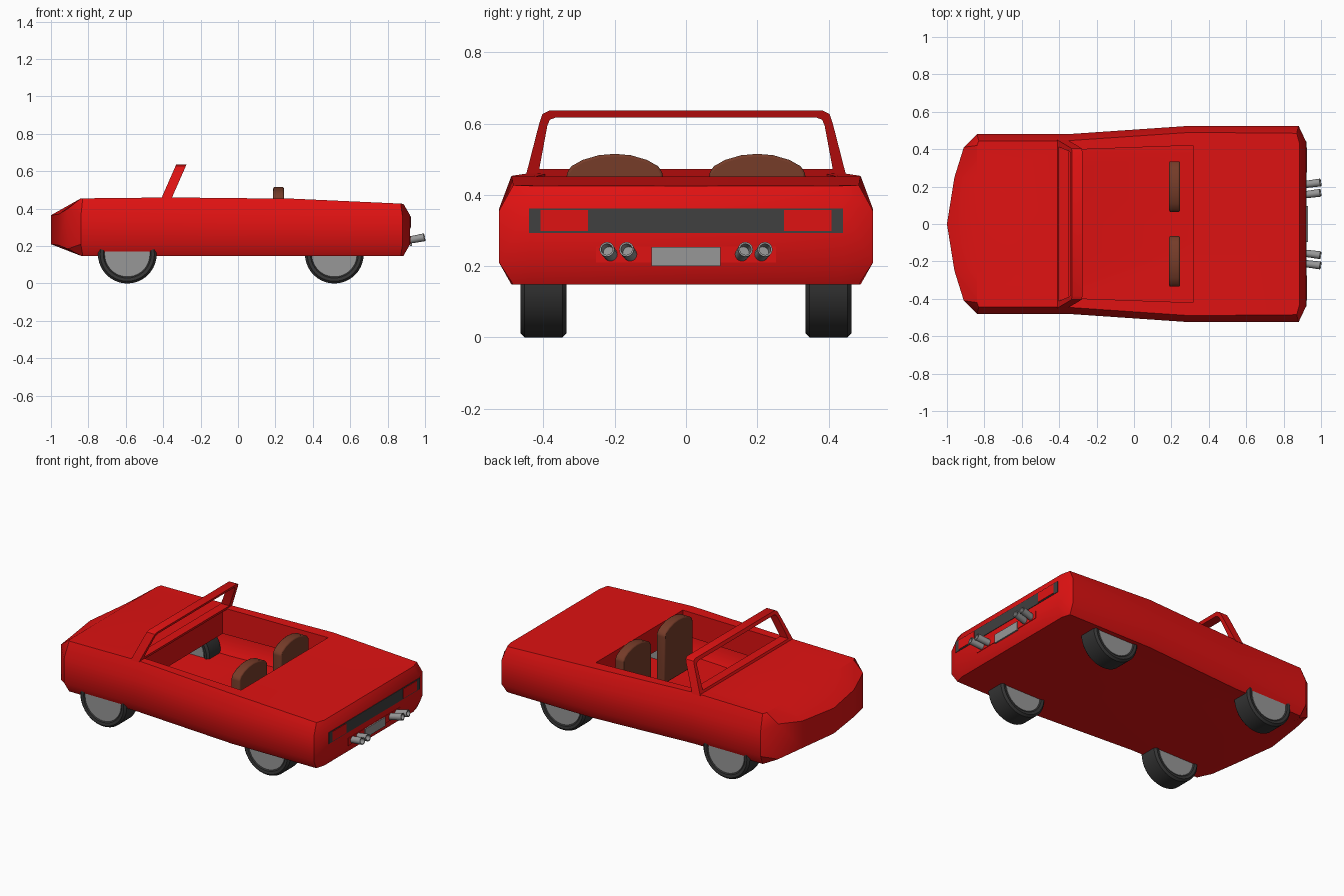
import bpy, bmesh, math
from mathutils import Vector, Matrix

if "Cube" in bpy.data.objects:
    bpy.data.objects.remove(bpy.data.objects["Cube"])


def material(name, col):
    m = bpy.data.materials.new(name)
    m.diffuse_color = (*col, 1)
    m.use_nodes = True
    m.node_tree.nodes["Principled BSDF"].inputs["Base Color"].default_value = m.diffuse_color
    return m


RED = material("red paint", (0.74, 0.006, 0.006))
BROWN = material("brown leather", (0.18, 0.045, 0.022))
RUBBER = material("black rubber", (0.035, 0.035, 0.035))
STEEL = material("grey metal", (0.31, 0.31, 0.31))
DARK = material("dark grey trim", (0.05, 0.05, 0.05))


def finish(name, bm, mat, angle=35):
    bmesh.ops.recalc_face_normals(bm, faces=bm.faces)
    me = bpy.data.meshes.new(name)
    bm.to_mesh(me)
    bm.free()
    me.materials.append(mat)
    ob = bpy.data.objects.new(name, me)
    bpy.context.collection.objects.link(ob)
    bpy.ops.object.select_all(action='DESELECT')
    ob.select_set(True)
    bpy.context.view_layer.objects.active = ob
    bpy.ops.object.shade_smooth_by_angle(angle=math.radians(angle))
    return ob


def box(name, lo, hi, mat):
    bm = bmesh.new()
    lo, hi = Vector(lo), Vector(hi)
    mtx = Matrix.Translation((lo + hi) / 2) @ Matrix.Diagonal((*(hi - lo), 1))
    bmesh.ops.create_cube(bm, size=1, matrix=mtx)
    return finish(name, bm, mat)


# Body shell, one half: side outline (x, y, low z, high z) and
# inset outline (x, y, bottom z, top z), from nose centre to tail centre
side = [(-1, 0, .21, .365), (-.96, .25, .205, .37), (-.91, .41, .185, .40),
        (-.84, .48, .21, .36), (-.36, .48, .21, .36), (.3, .525, .21, .36),
        (.88, .525, .21, .355), (.92, .44, .21, .365), (.92, 0, .21, .365)]
inset = [(-.84, 0, .148, .455), (-.84, .25, .148, .455), (-.84, .42, .148, .455),
         (-.83, .445, .148, .455), (-.36, .445, .148, .46), (.3, .49, .148, .453),
         (.87, .485, .148, .427), (.885, .43, .148, .425), (.885, 0, .148, .425)]
hole = [(-.38, 0, .459), (-.38, .395, .459), (.315, .42, .452), (.315, 0, .452)]

bm = bmesh.new()
rings = [[bm.verts.new((x, y, a)) for x, y, a, b in inset],
         [bm.verts.new((x, y, a)) for x, y, a, b in side],
         [bm.verts.new((x, y, b)) for x, y, a, b in side],
         [bm.verts.new((x, y, b)) for x, y, a, b in inset]]
for lo, hi in zip(rings, rings[1:]):
    for i in range(len(lo) - 1):
        bm.faces.new((lo[i], lo[i + 1], hi[i + 1], hi[i]))
bm.faces.new(rings[0])
# top deck around the open cockpit, with a skirt hanging inside
T = rings[3]
H = [bm.verts.new(p) for p in hole]
S = [bm.verts.new((x, y, .30)) for x, y, z in hole]
bm.faces.new(T[:5] + [H[1], H[0]])
bm.faces.new((T[4], T[5], H[2], H[1]))
bm.faces.new(T[5:] + [H[3], H[2]])
for i in range(3):
    bm.faces.new((H[i], H[i + 1], S[i + 1], S[i]))
body = finish("body", bm, RED)
mod = body.modifiers.new("mirror", 'MIRROR')
mod.use_axis = (False, True, False)

# Windscreen frame: leaning rounded trapezoid ring
outer = [(.45, .452), (.412, .60), (.403, .627), (.385, .636)]
inner = [(.412, .472), (.389, .595), (.382, .611), (.365, .617)]
bm = bmesh.new()


def frame_ring(half, dx):
    pts = half + [(-y, z) for y, z in reversed(half)]
    return [bm.verts.new((-.41 + (z - .455) * .44 + dx, y, z)) for y, z in pts]


loops = [frame_ring(outer, 0), frame_ring(outer, .055),
         frame_ring(inner, .055), frame_ring(inner, 0)]
for a, b in zip(loops, loops[1:] + loops[:1]):
    for i in range(len(a)):
        j = (i + 1) % len(a)
        bm.faces.new((a[i], a[j], b[j], b[i]))
finish("windscreen_frame", bm, RED)

# Seat backs: domed profile
dome = [(.135, .17), (.135, .46), (.122, .48), (.09, .498), (.045, .511)]
for s in (-1, 1):
    bm = bmesh.new()
    pts = dome + [(0, .515)] + [(-y, z) for y, z in reversed(dome)]
    f = bm.faces.new([bm.verts.new((.188, s * .2 + y, z)) for y, z in pts])
    ext = bmesh.ops.extrude_face_region(bm, geom=[f])["geom"]
    bmesh.ops.translate(bm, vec=(.058, 0, 0),
                        verts=[v for v in ext if isinstance(v, bmesh.types.BMVert)])
    seat = finish("seat", bm, BROWN)
    bev = seat.modifiers.new("bevel", 'BEVEL')
    bev.width = .007
    bev.segments = 2

# Wheels: turned tyre and plain hub
tyre = [(.118, -.05), (.128, -.062), (.145, -.065), (.157, -.053),
        (.157, .053), (.145, .065), (.128, .062), (.118, .05)]
N = 40
for cx in (-.592, .515):
    for cy in (-.4, .4):
        bm = bmesh.new()
        turns = []
        for k in range(N):
            a = 2 * math.pi * k / N
            turns.append([bm.verts.new((cx + r * math.cos(a), cy + w, .157 + r * math.sin(a)))
                          for r, w in tyre])
        for k in range(N):
            a, b = turns[k], turns[(k + 1) % N]
            for i in range(len(tyre)):
                j = (i + 1) % len(tyre)
                bm.faces.new((a[i], a[j], b[j], b[i]))
        finish("tyre", bm, RUBBER)
        bm = bmesh.new()
        bmesh.ops.create_cone(bm, cap_ends=True, segments=N, radius1=.121, radius2=.121,
                              depth=.116, matrix=Matrix.Translation((cx, cy, .157))
                              @ Matrix.Rotation(math.pi / 2, 4, 'X'))
        finish("hub", bm, STEEL)

# Rear panels: lamp band, lamps, lower panel, blank plate
box("lamp_band", (.916, -.44, .293), (.923, .44, .362), DARK)
for s in (-1, 1):
    y0, y1 = sorted((s * .275, s * .408))
    box("tail_lamp", (.918, y0, .299), (.926, y1, .357), RED)
box("lower_panel", (.916, -.253, .21), (.923, .253, .255), RED)
box("rear_plate", (.920, -.097, .2), (.929, .097, .254), STEEL)

# Exhaust pipes: hollow tubes splaying slightly out and up
for s in (-1, 1):
    for y in (.155, .21):
        a, b = Vector((.905, s * y, .230)), Vector((.997, s * (y + .012), .247))
        d = b - a
        bm = bmesh.new()
        bmesh.ops.create_cone(bm, cap_ends=True, segments=16, radius1=.019, radius2=.021,
                              depth=d.length, matrix=Matrix.Translation((a + b) / 2)
                              @ d.to_track_quat('Z', 'Y').to_matrix().to_4x4())
        tip = max(bm.faces, key=lambda f: f.calc_center_median().x)
        bmesh.ops.inset_region(bm, faces=[tip], thickness=.005)
        mouth = bmesh.ops.extrude_discrete_faces(bm, faces=[tip])["faces"][0]
        bmesh.ops.translate(bm, verts=mouth.verts, vec=-d * .5)
        finish("exhaust_pipe", bm, STEEL)
